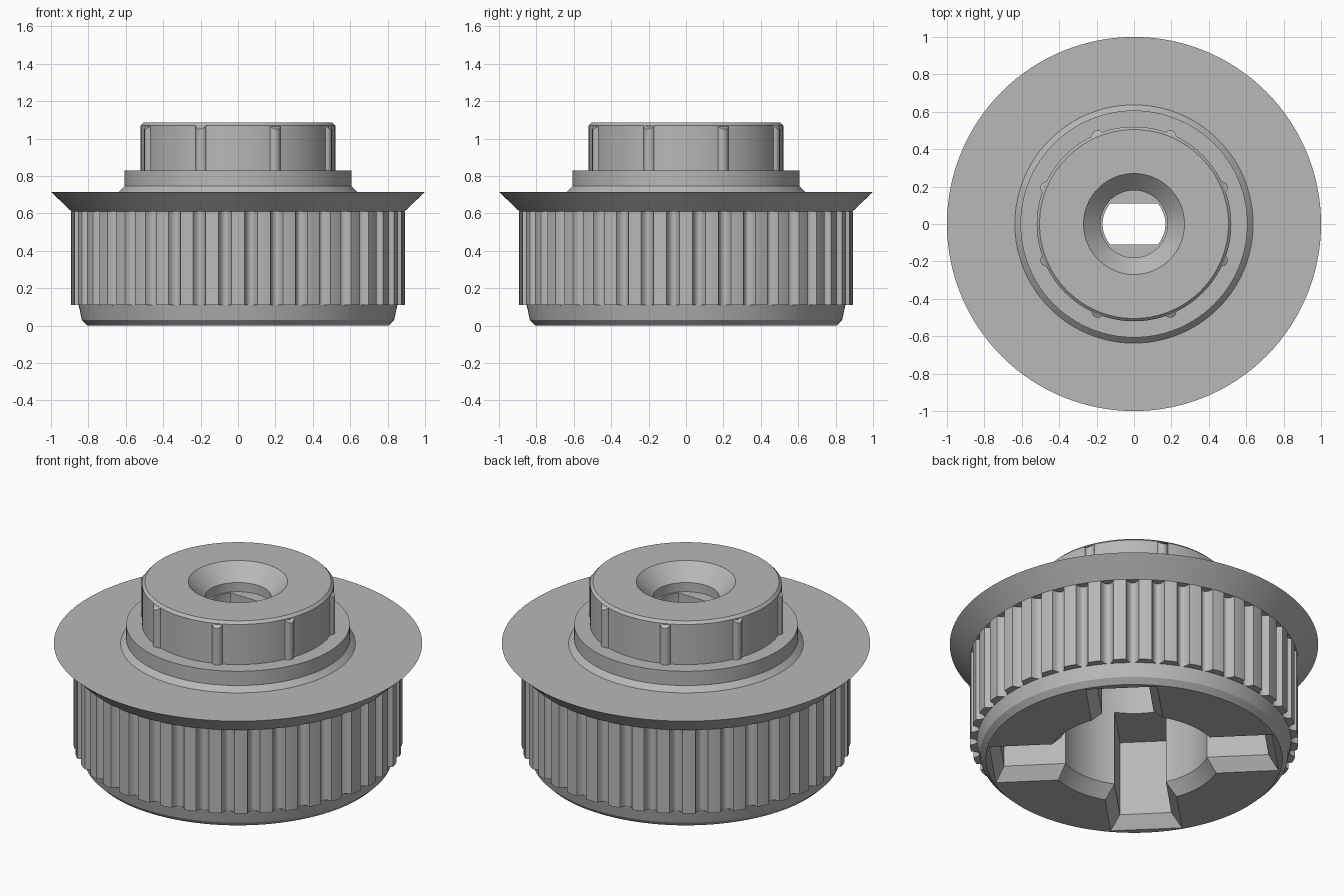
import bpy, bmesh
from math import sin, cos, pi, asin, radians, hypot
from mathutils import Matrix

cube = bpy.data.objects.get("Cube")
if cube:
    bpy.data.objects.remove(cube, do_unlink=True)

grey = bpy.data.materials.new("plain grey")
grey.use_nodes = True
grey.diffuse_color = (0.48, 0.48, 0.48, 1)
grey.node_tree.nodes["Principled BSDF"].inputs["Base Color"].default_value = grey.diffuse_color


def finish(name, bm):
    bmesh.ops.recalc_face_normals(bm, faces=bm.faces)
    mesh = bpy.data.meshes.new(name)
    bm.to_mesh(mesh)
    bm.free()
    mesh.materials.append(grey)
    ob = bpy.data.objects.new(name, mesh)
    bpy.context.collection.objects.link(ob)
    return ob


def loft(name, rings):
    """Skin equal-length rings of points and cap both ends."""
    bm = bmesh.new()
    loops = [[bm.verts.new(p) for p in ring] for ring in rings]
    n = len(loops[0])
    for low, high in zip(loops, loops[1:]):
        for i in range(n):
            j = (i + 1) % n
            bm.faces.new((low[i], low[j], high[j], high[i]))
    bm.faces.new(loops[0][::-1])
    bm.faces.new(loops[-1])
    return finish(name, bm)


def lathe(name, profile, n=128):
    angles = [2 * pi * i / n for i in range(n)]
    return loft(name, [[(r * cos(a), r * sin(a), z) for a in angles] for r, z in profile])


def carve(target, cutter):
    cutter.hide_render = True
    mod = target.modifiers.new("cut", "BOOLEAN")
    mod.operation = "DIFFERENCE"
    mod.solver = "EXACT"
    mod.object = cutter
    bpy.context.view_layer.update()
    done = target.evaluated_get(bpy.context.evaluated_depsgraph_get())
    mesh = bpy.data.meshes.new_from_object(done)
    target.modifiers.clear()
    target.data = mesh
    bpy.data.objects.remove(cutter, do_unlink=True)


def smooth(ob):
    bpy.ops.object.select_all(action="DESELECT")
    ob.select_set(True)
    bpy.context.view_layer.objects.active = ob
    bpy.ops.object.shade_smooth_by_angle(angle=radians(25))


# Turned body: rim, core, flange, collar and hub
TOP, HUB = 1.085, 0.505
body = lathe("flanged_body", [
    (0.805, 0), (0.835, 0.03), (0.852, 0.11), (0.83, 0.115), (0.83, 0.61),
    (0.89, 0.61), (1.0, 0.715), (0.637, 0.715), (0.607, 0.745), (0.607, 0.83),
    (0.52, 0.83), (0.52, TOP - 0.015), (HUB, TOP)])

# Round cavity with chamfered mouth
carve(body, lathe("cavity_cutter", [(0.49, -0.02), (0.41, 0.07), (0.41, 0.75)], 96))

# Two crossing slots on the diagonals, chamfered at the mouth
for turn in (45, 135):
    sections = [(0.784, 0.21, -0.02), (0.72, 0.14, 0.07), (0.72, 0.14, 0.52)]
    slot = loft("slot_cutter", [[(sx * r, sy * w, z) for sx, sy in
                                 ((-1, -1), (1, -1), (1, 1), (-1, 1))]
                                for r, w, z in sections])
    slot.data.transform(Matrix.Rotation(radians(turn), 4, "Z"))
    carve(body, slot)

# Countersunk bore and flat-sided hole through its floor
carve(body, lathe("bore_cutter", [(0.18, 0.94), (0.18, 0.995), (0.29, 1.105)], 64))
half = asin(0.11 / 0.168)
arc = [half * (k / 8 - 1) for k in range(17)]
outline = [(0.168 * cos(a + s), 0.168 * sin(a + s)) for s in (0, pi) for a in arc]
carve(body, loft("flat_hole_cutter", [[(x, y, z) for x, y in outline] for z in (0.7, 1.0)]))
smooth(body)

# Toothed belt ring with rounded grooves
TEETH = 40
pitch = 2 * pi / TEETH
shape = []
for t in range(TEETH):
    mid = t * pitch
    shape += [(0.89, mid - 0.25 * pitch), (0.892, mid), (0.89, mid + 0.25 * pitch)]
    for k in range(1, 8):
        depth = 0.04 * sin(pi * k / 8) ** 0.6
        shape.append((0.89 - depth, mid + (0.25 + k / 16) * pitch))
bm = bmesh.new()
walls = []
for r_scale, z in ((None, 0.11), (None, 0.61), (0.82, 0.61), (0.82, 0.11)):
    walls.append([bm.verts.new(((r_scale or r) * cos(a), (r_scale or r) * sin(a), z))
                  for r, a in shape])
for w in range(4):
    first, second = walls[w], walls[(w + 1) % 4]
    for i in range(len(shape)):
        j = (i + 1) % len(shape)
        bm.faces.new((first[i], first[j], second[j], second[i]))
smooth(finish("toothed_ring", bm))

# Eight rounded grip ribs, tops sloped to follow the hub chamfer
for k in range(8):
    a = radians(22.5 + 45 * k)
    cx, cy = 0.508 * cos(a), 0.508 * sin(a)
    ring = [(cx + 0.032 * cos(2 * pi * i / 16), cy + 0.032 * sin(2 * pi * i / 16))
            for i in range(16)]
    smooth(loft("grip_rib_%d" % (k + 1), [
        [(x, y, 0.82) for x, y in ring],
        [(x, y, TOP - 0.001 - max(0, hypot(x, y) - HUB)) for x, y in ring]]))
